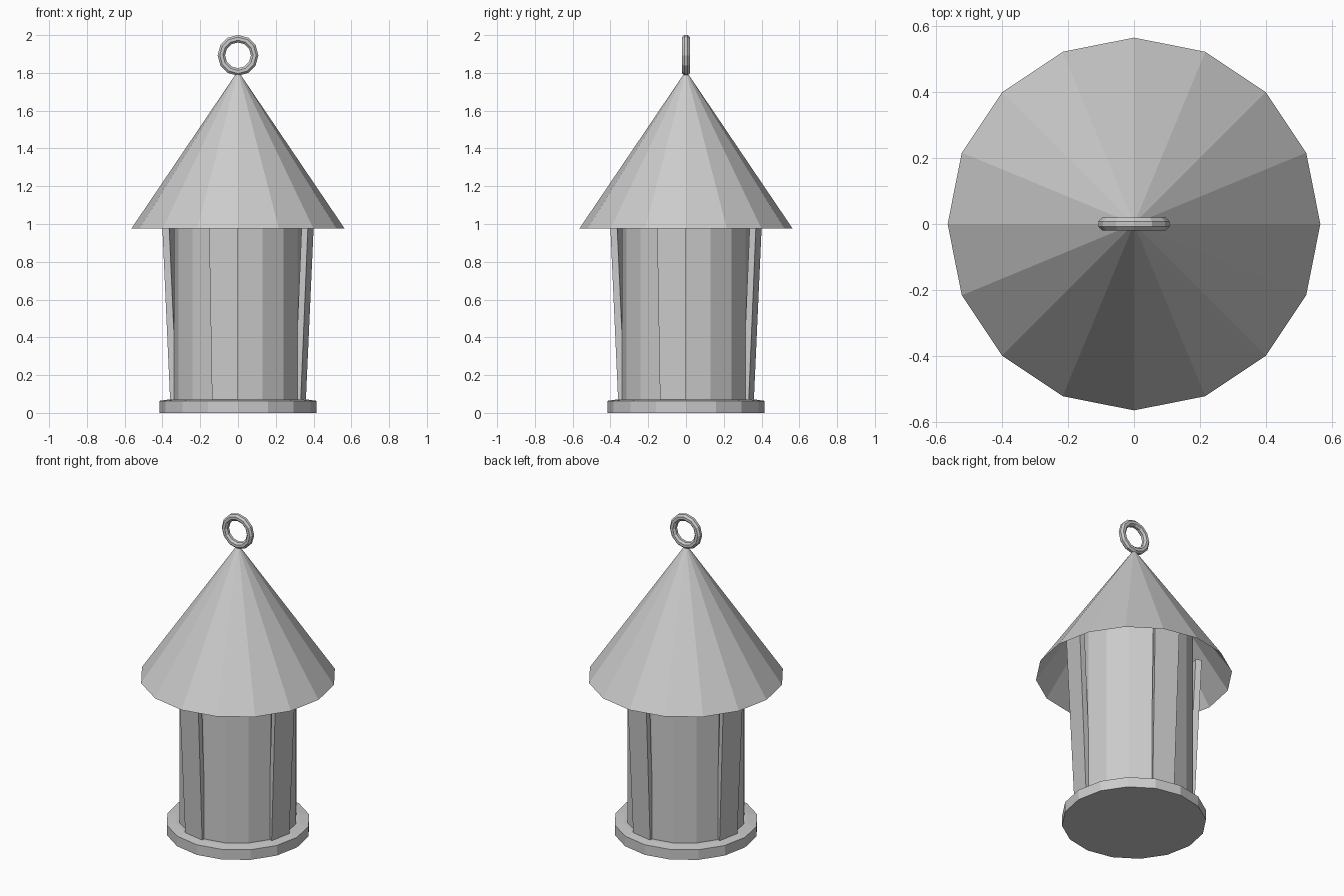
import bpy, bmesh
from math import cos, sin, pi, radians

cube = bpy.data.objects.get("Cube")
if cube:
    bpy.data.objects.remove(cube, do_unlink=True)

SIDES = 16
STEP = 2 * pi / SIDES

grey = bpy.data.materials.new("plain_grey")
grey.use_nodes = True
tone = (0.6, 0.6, 0.6, 1)
grey.diffuse_color = tone
grey.node_tree.nodes["Principled BSDF"].inputs["Base Color"].default_value = tone


def finish(name, bm, recalc=True):
    if recalc:
        bmesh.ops.recalc_face_normals(bm, faces=bm.faces)
    mesh = bpy.data.meshes.new(name)
    bm.to_mesh(mesh)
    bm.free()
    mesh.materials.append(grey)
    obj = bpy.data.objects.new(name, mesh)
    bpy.context.collection.objects.link(obj)
    return obj


def turned(name, profile, cap_bottom=True, cap_top=True):
    """Faceted solid from (radius, height) pairs, bottom to top."""
    bm = bmesh.new()
    rings = [[bm.verts.new((r * cos(i * STEP), r * sin(i * STEP), z))
              for i in range(SIDES)] for r, z in profile]
    for low, high in zip(rings, rings[1:]):
        for i in range(SIDES):
            j = (i + 1) % SIDES
            bm.faces.new((low[i], low[j], high[j], high[i]))
    if cap_bottom:
        bm.faces.new(rings[0][::-1])
    if cap_top:
        bm.faces.new(rings[-1])
    return finish(name, bm, recalc=False)


def slat(name, start):
    """Leaning upright, one facet wide, with flat radial sides."""
    bm = bmesh.new()
    thick = 0.036
    rings = []
    for r, z in ((0.359, 0.06), (0.408, 1.15)):
        corners = ((r - thick, start), (r, start),
                   (r, start + STEP), (r - thick, start + STEP))
        rings.append([bm.verts.new((d * cos(a), d * sin(a), z)) for d, a in corners])
    low, high = rings
    bm.faces.new(low)
    bm.faces.new(high)
    for i in range(4):
        j = (i + 1) % 4
        bm.faces.new((low[i], low[j], high[j], high[i]))
    return finish(name, bm)


def upright_ring(name, major, minor, height, segments, tube_sides):
    bm = bmesh.new()
    loops = []
    for i in range(segments):
        a = 2 * pi * i / segments
        loop = []
        for k in range(tube_sides):
            b = 2 * pi * (k + 0.5) / tube_sides
            d = major + minor * cos(b)
            loop.append(bm.verts.new((d * cos(a), minor * sin(b), height + d * sin(a))))
        loops.append(loop)
    for i in range(segments):
        p, q = loops[i], loops[(i + 1) % segments]
        for k in range(tube_sides):
            m = (k + 1) % tube_sides
            bm.faces.new((p[k], p[m], q[m], q[k]))
    return finish(name, bm)


# Base plate and straight inner drum
turned("base_plate", [(0.415, 0), (0.415, 0.064), (0.36, 0.072)])
turned("inner_drum", [(0.34, 0.05), (0.34, 1.25)])

# Four uprights around the drum
for n in range(4):
    slat(f"upright_{n + 1}", radians(90 * n) - STEP)

# Open-bottomed conical roof
turned("roof", [(0.565, 0.975), (0.004, 1.805)], cap_bottom=False)

# Hanging ring
upright_ring("hanging_ring", 0.088, 0.0215, 1.893, 12, 8)
